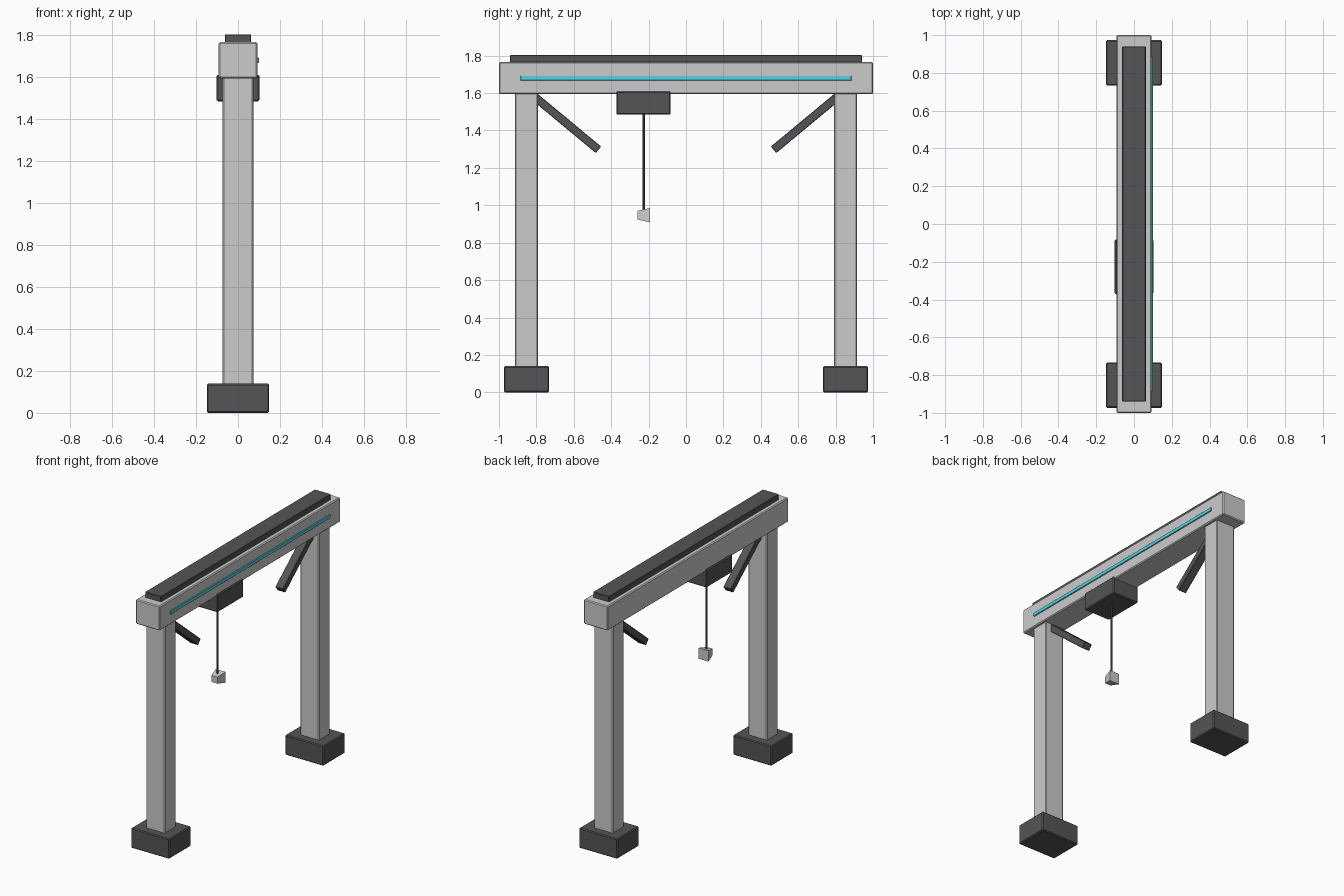
import bpy, bmesh, math
from mathutils import Matrix

if "Cube" in bpy.data.objects:
    bpy.data.objects.remove(bpy.data.objects["Cube"])


def material(name, rgb):
    m = bpy.data.materials.new(name)
    m.diffuse_color = (*rgb, 1)
    m.use_nodes = True
    m.node_tree.nodes["Principled BSDF"].inputs["Base Color"].default_value = m.diffuse_color
    return m


DARK = material("dark_steel", (0.09, 0.09, 0.095))
GLOW = material("cyan_strip", (0.1, 0.65, 0.75))


def finish(name, bm, mat=None, bevel=0.0):
    bmesh.ops.recalc_face_normals(bm, faces=bm.faces)
    me = bpy.data.meshes.new(name)
    bm.to_mesh(me)
    bm.free()
    ob = bpy.data.objects.new(name, me)
    bpy.context.collection.objects.link(ob)
    if mat:
        me.materials.append(mat)
    if bevel:
        b = ob.modifiers.new("bevel", "BEVEL")
        b.width = bevel
        b.segments = 1
    return ob


def box(name, center, size, mat=None, bevel=0.006, tilt=0.0):
    bm = bmesh.new()
    bmesh.ops.create_cube(bm, size=1, matrix=Matrix.Translation(center)
                          @ Matrix.Rotation(tilt, 4, "X")
                          @ Matrix.Diagonal((*size, 1)))
    return finish(name, bm, mat, bevel)


# Overhead beam, top rail and light strip
box("beam", (0, 0, 1.68), (0.185, 2.0, 0.172))
box("top_rail", (0, 0, 1.783), (0.125, 1.88, 0.042), DARK, 0.003)
box("light_strip", (0.0925, 0, 1.68), (0.015, 1.77, 0.025), GLOW, 0.002)

# Legs, feet and diagonal braces at both ends
for side, label in ((-1, "front"), (1, "back")):
    box(label + "_leg", (0, side * 0.853, 0.803), (0.146, 0.124, 1.6))
    box(label + "_foot", (0, side * 0.853, 0.07), (0.297, 0.24, 0.14), DARK)
    box(label + "_brace", (0, side * 0.655, 1.452), (0.06, 0.486, 0.045),
        DARK, 0.003, side * math.radians(39.7))

# Trolley hanging under the beam
box("trolley", (0, -0.227, 1.547), (0.204, 0.29, 0.125), DARK)

# Cable
bm = bmesh.new()
bmesh.ops.create_cone(bm, cap_ends=True, segments=8, radius1=0.007, radius2=0.007,
                      depth=0.55, matrix=Matrix.Translation((0, -0.226, 1.225)))
finish("cable", bm, DARK)

# Tapered hook block, wide end towards the back
bm = bmesh.new()
bmesh.ops.create_cone(bm, cap_ends=True, segments=4,
                      radius1=0.038 * math.sqrt(2), radius2=0.023 * math.sqrt(2), depth=0.067,
                      matrix=Matrix.Translation((0, -0.227, 0.947))
                      @ Matrix.Rotation(math.pi / 2, 4, "X")
                      @ Matrix.Rotation(math.pi / 4, 4, "Z"))
finish("hook_block", bm)
